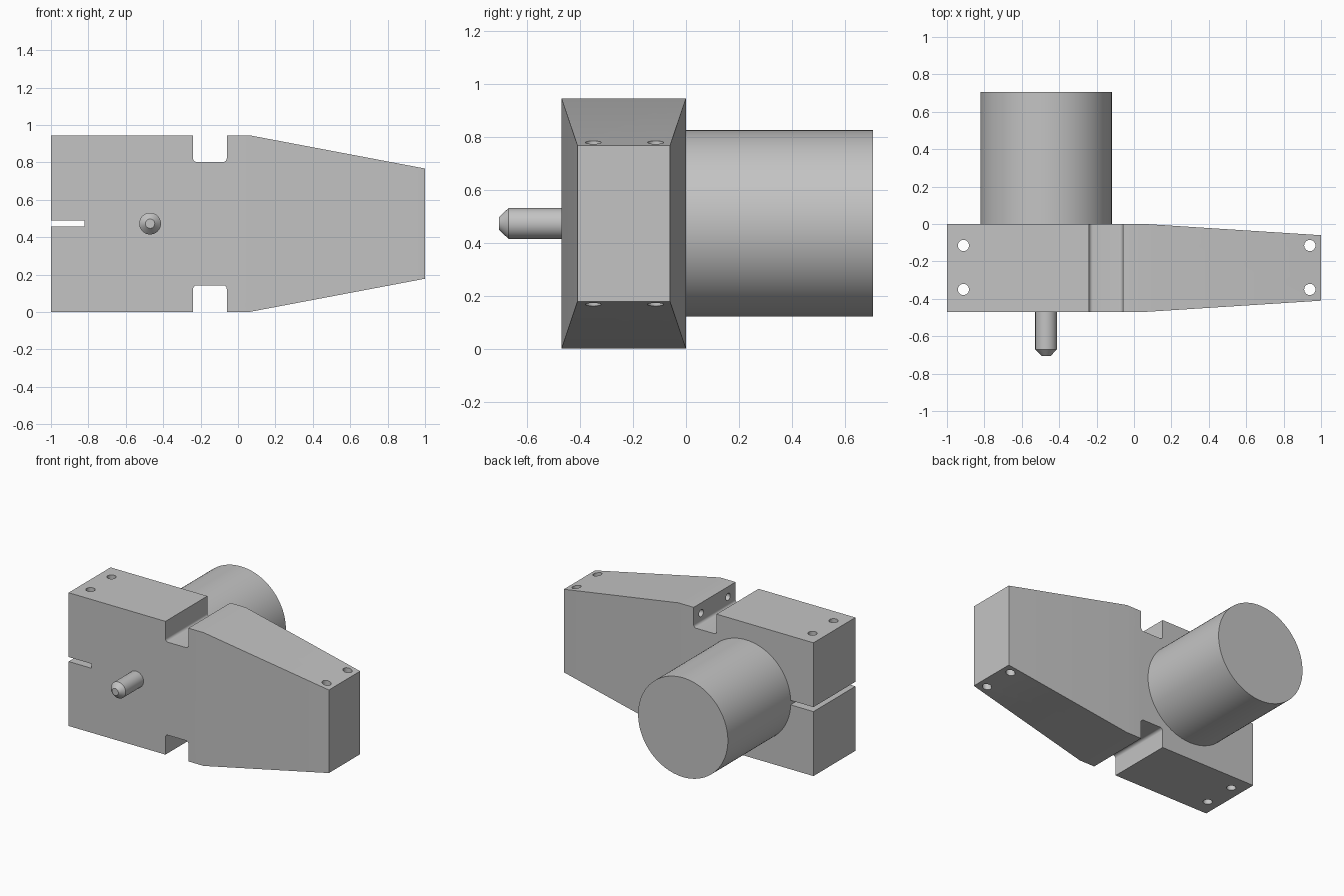
import bpy, bmesh, math
from mathutils import Matrix, Vector

cube = bpy.data.objects.get("Cube")
if cube:
    bpy.data.objects.remove(cube, do_unlink=True)

grey = bpy.data.materials.new("plain grey")
grey.use_nodes = True
colour = (0.55, 0.55, 0.55, 1)
grey.diffuse_color = colour
grey.node_tree.nodes["Principled BSDF"].inputs["Base Color"].default_value = colour

DEPTH, HEIGHT = 0.47, 0.945
AXIS_X, AXIS_Z = -0.47, HEIGHT / 2


def finish(name, bm):
    bmesh.ops.recalc_face_normals(bm, faces=bm.faces)
    mesh = bpy.data.meshes.new(name)
    bm.to_mesh(mesh)
    bm.free()
    mesh.materials.append(grey)
    obj = bpy.data.objects.new(name, mesh)
    bpy.context.collection.objects.link(obj)
    return obj


def activate(obj):
    bpy.ops.object.select_all(action="DESELECT")
    obj.select_set(True)
    bpy.context.view_layer.objects.active = obj


def smooth(obj):
    activate(obj)
    bpy.ops.object.shade_smooth_by_angle(angle=math.radians(30))


def loft(name, rings):
    """Skin a list of closed rings and cap both ends."""
    bm = bmesh.new()
    loops = [[bm.verts.new(p) for p in ring] for ring in rings]
    n = len(loops[0])
    for a, b in zip(loops, loops[1:]):
        for i in range(n):
            j = (i + 1) % n
            bm.faces.new((a[i], a[j], b[j], b[i]))
    bm.faces.new(loops[0])
    bm.faces.new(loops[-1])
    return finish(name, bm)


def turned(name, profile, sides):
    """Round part along y from (y, radius) pairs."""
    angles = [math.tau * i / sides for i in range(sides)]
    return loft(name, [[(AXIS_X + r * math.cos(a), y, AXIS_Z + r * math.sin(a))
                        for a in angles] for y, r in profile])


def box_cutter(low, high, fillet=0):
    low, high = Vector(low), Vector(high)
    bm = bmesh.new()
    bmesh.ops.create_cube(bm, size=1, matrix=Matrix.Translation((low + high) / 2)
                          @ Matrix.Diagonal((*(high - low), 1)))
    if fillet:
        along_y = [e for e in bm.edges
                   if abs(e.verts[0].co.y - e.verts[1].co.y) > 0.1]
        bmesh.ops.bevel(bm, geom=along_y, offset=fillet, segments=6,
                        profile=0.5, affect="EDGES")
    return finish("cutter", bm)


def hole_cutter(centre, radius, length, axis="Z"):
    bm = bmesh.new()
    turn = Matrix.Rotation(math.pi / 2, 4, "Y") if axis == "X" else Matrix()
    bmesh.ops.create_cone(bm, cap_ends=True, segments=32, radius1=radius,
                          radius2=radius, depth=length,
                          matrix=Matrix.Translation(centre) @ turn)
    return finish("cutter", bm)


def section(x, inset_y, inset_z):
    y0, y1 = -DEPTH + inset_y, -inset_y
    z0, z1 = inset_z, HEIGHT - inset_z
    return [(x, y0, z0), (x, y1, z0), (x, y1, z1), (x, y0, z1)]


# Block with a tapered nose
body = loft("mounting_block", [section(-1, 0, 0), section(0.06, 0, 0),
                               section(1, 0.06, 0.178)])

# Top and bottom notches, clamping slit
cutters = [
    box_cutter((-0.24, -0.6, 0.802), (-0.06, 0.1, 1.2), 0.02),
    box_cutter((-0.24, -0.6, HEIGHT - 1.2), (-0.06, 0.1, HEIGHT - 0.802), 0.02),
    box_cutter((-1.1, -0.6, 0.457), (-0.82, 0.1, 0.489)),
]
# Vertical through holes at both ends
for x in (-0.912, 0.94):
    for y in (-0.115, -0.35):
        cutters.append(hole_cutter((x, y, HEIGHT / 2), 0.03, 1.4))
# Blind holes in the notch walls
for z in (0.872, HEIGHT - 0.872):
    for y in (-0.085, -0.385):
        cutters.append(hole_cutter((0.03, y, z), 0.025, 0.3, "X"))

for cutter in cutters:
    cut = body.modifiers.new("cut", "BOOLEAN")
    cut.operation = "DIFFERENCE"
    cut.solver = "EXACT"
    cut.object = cutter
    activate(body)
    bpy.ops.object.modifier_apply(modifier=cut.name)
    bpy.data.objects.remove(cutter, do_unlink=True)
smooth(body)

# Motor and chamfered shaft
smooth(turned("motor_housing", [(-0.01, 0.352), (0.705, 0.352)], 96))
smooth(turned("drive_shaft", [(-0.46, 0.058), (-0.67, 0.058), (-0.705, 0.025)], 48))
